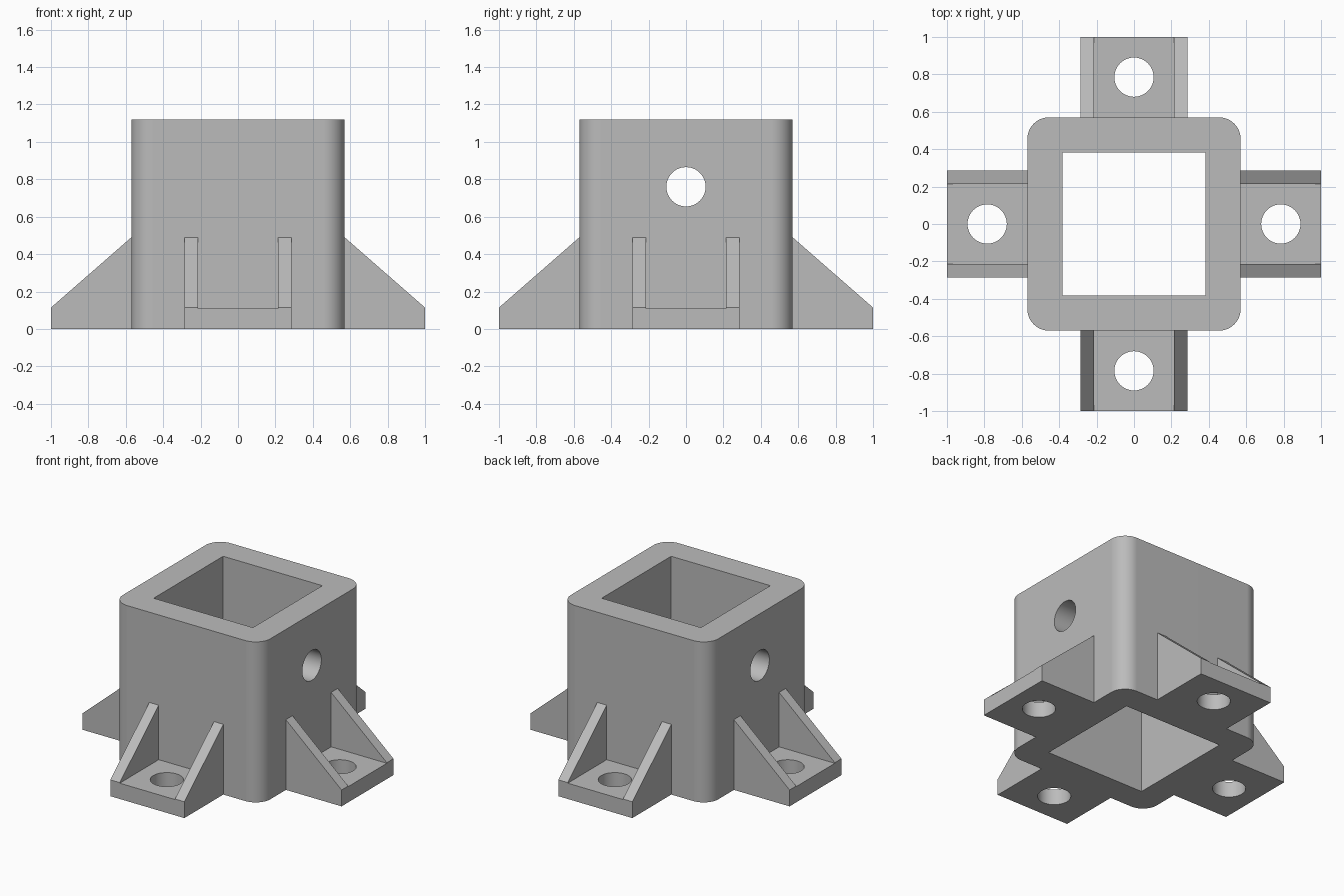
import bpy
import bmesh
import math
from mathutils import Matrix, Vector

cube = bpy.data.objects.get("Cube")
if cube:
    bpy.data.objects.remove(cube, do_unlink=True)

BODY, BORE, HEIGHT, CORNER = 0.57, 0.383, 1.12, 0.115
WIDTH, INNER, PLATE = 0.286, 0.213, 0.11
HOLE = 0.105

grey = bpy.data.materials.new("plain grey")
grey.use_nodes = True
color = (0.5, 0.5, 0.5, 1)
grey.diffuse_color = color
grey.node_tree.nodes["Principled BSDF"].inputs["Base Color"].default_value = color


def make_object(name, bm):
    bmesh.ops.recalc_face_normals(bm, faces=bm.faces)
    mesh = bpy.data.meshes.new(name)
    bm.to_mesh(mesh)
    bm.free()
    mesh.materials.append(grey)
    obj = bpy.data.objects.new(name, mesh)
    bpy.context.collection.objects.link(obj)
    return obj


def box(name, low, high):
    bm = bmesh.new()
    bmesh.ops.create_cube(bm, size=1)
    low, high = Vector(low), Vector(high)
    bmesh.ops.scale(bm, vec=high - low, verts=bm.verts)
    bmesh.ops.translate(bm, vec=(low + high) / 2, verts=bm.verts)
    return make_object(name, bm)


def drill(name, center, length, axis="Z"):
    bm = bmesh.new()
    turn = Matrix.Rotation(math.pi / 2, 4, "Y") if axis == "X" else Matrix()
    bmesh.ops.create_cone(bm, cap_ends=True, segments=48, radius1=HOLE, radius2=HOLE,
                          depth=length, matrix=Matrix.Translation(center) @ turn)
    return make_object(name, bm)


def select(obj):
    bpy.ops.object.select_all(action="DESELECT")
    obj.select_set(True)
    bpy.context.view_layer.objects.active = obj


def cut(obj, cutter):
    mod = obj.modifiers.new("cut", "BOOLEAN")
    mod.operation = "DIFFERENCE"
    mod.solver = "EXACT"
    mod.object = cutter
    cutter.hide_render = True
    select(obj)
    bpy.ops.object.modifier_apply(modifier=mod.name)
    bpy.data.objects.remove(cutter, do_unlink=True)


def finish(obj):
    select(obj)
    bpy.ops.object.shade_smooth_by_angle(angle=math.radians(30))
    obj.modifiers.new("even normals", "WEIGHTED_NORMAL").keep_sharp = True


# Square socket with rounded upright corners, open bore and a cross pin hole
socket = box("socket_body", (-BODY, -BODY, 0), (BODY, BODY, HEIGHT))
bm = bmesh.new()
bm.from_mesh(socket.data)
upright = [e for e in bm.edges if abs(e.verts[0].co.z - e.verts[1].co.z) > 0.5]
bmesh.ops.bevel(bm, geom=upright, offset=CORNER, segments=12, profile=0.5, affect="EDGES")
bm.to_mesh(socket.data)
bm.free()
cut(socket, box("bore_cutter", (-BORE, -BORE, -1), (BORE, BORE, 2)))
cut(socket, drill("pin_cutter", (0, 0, 0.76), 3, "X"))
finish(socket)

# Foot: sloped block, hollowed to leave two gussets on a drilled plate
bm = bmesh.new()
profile = [(BODY, 0), (1, 0), (1, PLATE + 0.004), (BODY, 0.49)]
face = bm.faces.new([bm.verts.new((x, -WIDTH, z)) for x, z in profile])
sweep = bmesh.ops.extrude_face_region(bm, geom=[face])
moved = [v for v in sweep["geom"] if isinstance(v, bmesh.types.BMVert)]
bmesh.ops.translate(bm, vec=(0, 2 * WIDTH, 0), verts=moved)
foot = make_object("left_foot", bm)
cut(foot, box("pocket_cutter", (0.3, -INNER, PLATE), (1.3, INNER, 1)))
cut(foot, drill("bolt_cutter", (0.785, 0, 0), 1))
finish(foot)

# Same foot on the other three sides
for i, name in enumerate(["back_foot", "right_foot", "front_foot"], 1):
    copy = foot.copy()
    copy.data = foot.data.copy()
    copy.name = name
    copy.data.transform(Matrix.Rotation(i * math.pi / 2, 4, "Z"))
    bpy.context.collection.objects.link(copy)
